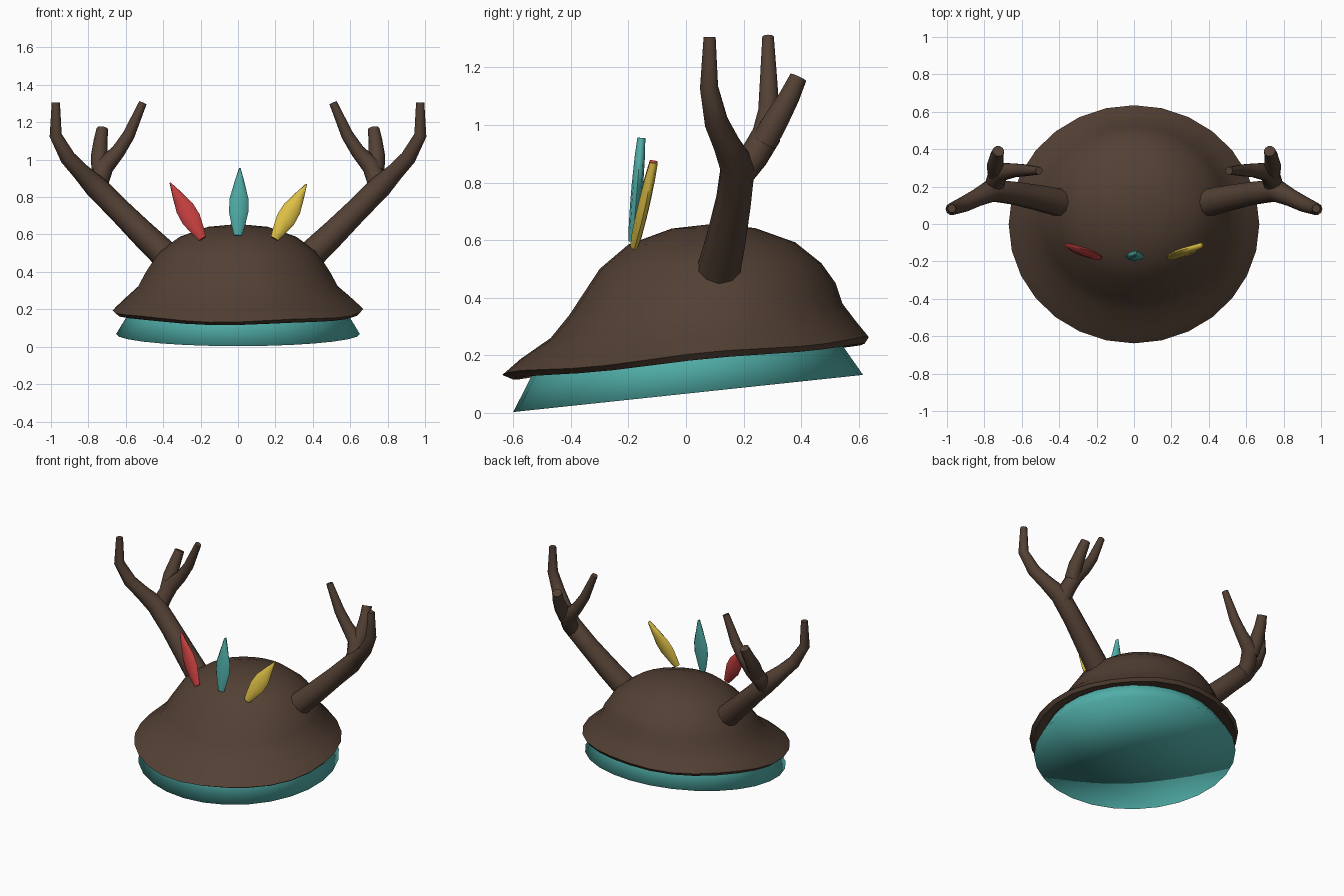
import bpy, bmesh, math
from mathutils import Vector

cube = bpy.data.objects.get("Cube")
if cube:
    bpy.data.objects.remove(cube, do_unlink=True)


def material(name, rgb):
    m = bpy.data.materials.new(name)
    m.use_nodes = True
    m.diffuse_color = (*rgb, 1)
    m.node_tree.nodes["Principled BSDF"].inputs["Base Color"].default_value = (*rgb, 1)
    return m


BROWN = material("brown", (0.085, 0.051, 0.034))
TEAL = material("teal", (0.08, 0.42, 0.39))
RED = material("red", (0.56, 0.05, 0.05))
YELLOW = material("yellow", (0.72, 0.52, 0.06))


def loft(name, rings, mat, start=None, end=None, angle=60):
    """Skin a list of point rings; start and end are optional cap centres."""
    bm = bmesh.new()
    loops = [[bm.verts.new(p) for p in ring] for ring in rings]
    n = len(loops[0])
    for a, b in zip(loops, loops[1:]):
        for i in range(n):
            j = (i + 1) % n
            bm.faces.new((a[i], a[j], b[j], b[i]))
    for centre, loop in ((start, loops[0]), (end, loops[-1])):
        if centre is not None:
            c = bm.verts.new(centre)
            for i in range(n):
                bm.faces.new((loop[i], loop[(i + 1) % n], c))
    bmesh.ops.recalc_face_normals(bm, faces=bm.faces)
    mesh = bpy.data.meshes.new(name)
    bm.to_mesh(mesh)
    bm.free()
    mesh.materials.append(mat)
    obj = bpy.data.objects.new(name, mesh)
    bpy.context.collection.objects.link(obj)
    bpy.ops.object.select_all(action='DESELECT')
    obj.select_set(True)
    bpy.context.view_layer.objects.active = obj
    bpy.ops.object.shade_smooth_by_angle(angle=math.radians(angle))
    return obj


def oval(rx, front, back, z_front, z_back, wave=0.0, n=28):
    """Tilted oval ring between a front and a back point."""
    points = []
    for i in range(n):
        a = math.tau * i / n
        t = (1 + math.sin(a)) / 2
        ripple = wave * math.sin(5 * a + 1)
        points.append((rx * math.cos(a), front + (back - front) * t,
                       z_front + (z_back - z_front) * t + ripple))
    return points


def tube(name, path, sizes, mat, n=10):
    """Sweep an ellipse of (width, depth) half sizes along a path."""
    pts = [Vector(p) for p in path]
    rings = []
    for i, p in enumerate(pts):
        d = Vector()
        if i:
            d += (p - pts[i - 1]).normalized()
        if i < len(pts) - 1:
            d += (pts[i + 1] - p).normalized()
        d.normalize()
        u = d.cross(Vector((0, 1, 0))).normalized()
        v = u.cross(d)
        w, h = sizes[i]
        rings.append([p + u * w * math.cos(math.tau * k / n) + v * h * math.sin(math.tau * k / n)
                      for k in range(n)])
    return loft(name, rings, mat, pts[0], pts[-1])


# Dome with a drooping brim
loft("hat_dome", [
    oval(0.57, -0.53, 0.52, 0.16, 0.26),
    oval(0.65, -0.60, 0.62, 0.118, 0.238, 0.004),
    oval(0.67, -0.638, 0.635, 0.135, 0.26, 0.006),
    oval(0.61, -0.575, 0.59, 0.19, 0.315, 0.006),
    oval(0.535, -0.47, 0.543, 0.26, 0.38),
    oval(0.495, -0.405, 0.52, 0.34, 0.45),
    oval(0.42, -0.30, 0.47, 0.50, 0.52),
    oval(0.31, -0.20, 0.38, 0.585, 0.592),
    oval(0.16, -0.05, 0.24, 0.64, 0.642),
], BROWN, end=(0, 0.09, 0.656))

# Flared band with a closed underside
loft("lower_band", [
    oval(0.652, -0.60, 0.615, 0.003, 0.132),
    oval(0.565, -0.52, 0.525, 0.16, 0.26),
], TEAL, start=(0, 0.01, 0.072), angle=180)

# Antlers: a main beam, a rear branch and its spur
BRANCHES = {
    "antler_beam": [
        (0.40, 0.115, 0.50, 0.076), (0.51, 0.14, 0.605, 0.07), (0.64, 0.165, 0.735, 0.063),
        (0.76, 0.18, 0.855, 0.062), (0.84, 0.14, 0.935, 0.047), (0.91, 0.105, 1.01, 0.042),
        (0.975, 0.08, 1.13, 0.033), (0.974, 0.082, 1.305, 0.022)],
    "antler_rear_branch": [
        (0.74, 0.18, 0.81, 0.045), (0.74, 0.235, 0.89, 0.052), (0.715, 0.28, 0.965, 0.052),
        (0.64, 0.287, 1.045, 0.038), (0.585, 0.287, 1.13, 0.033), (0.508, 0.285, 1.305, 0.021)],
    "antler_spur": [
        (0.735, 0.27, 0.94, 0.048), (0.742, 0.315, 1.02, 0.045),
        (0.735, 0.36, 1.10, 0.037), (0.725, 0.39, 1.165, 0.031)],
}
for side, sign in (("left", 1), ("right", -1)):
    for part, pts in BRANCHES.items():
        tube(side + "_" + part, [(sign * x, y, z) for x, y, z, r in pts],
             [(r, r) for x, y, z, r in pts], BROWN)

# Feathers: flat leaf shapes along a straight quill
LEAF = [(0, 0.022, 0.014), (0.12, 0.034, 0.018), (0.35, 0.052, 0.02),
        (0.55, 0.05, 0.02), (0.8, 0.026, 0.018), (1, 0.004, 0.014)]
for name, base, tip, mat in (
        ("middle_feather", (0, -0.185, 0.595), (0.01, -0.155, 0.955), TEAL),
        ("left_feather", (0.195, -0.18, 0.578), (0.365, -0.112, 0.868), YELLOW),
        ("right_feather", (-0.19, -0.18, 0.578), (-0.362, -0.112, 0.875), RED)):
    a, b = Vector(base), Vector(tip)
    tube(name, [a.lerp(b, t) for t, w, h in LEAF], [(w, h) for t, w, h in LEAF], mat, 8)
